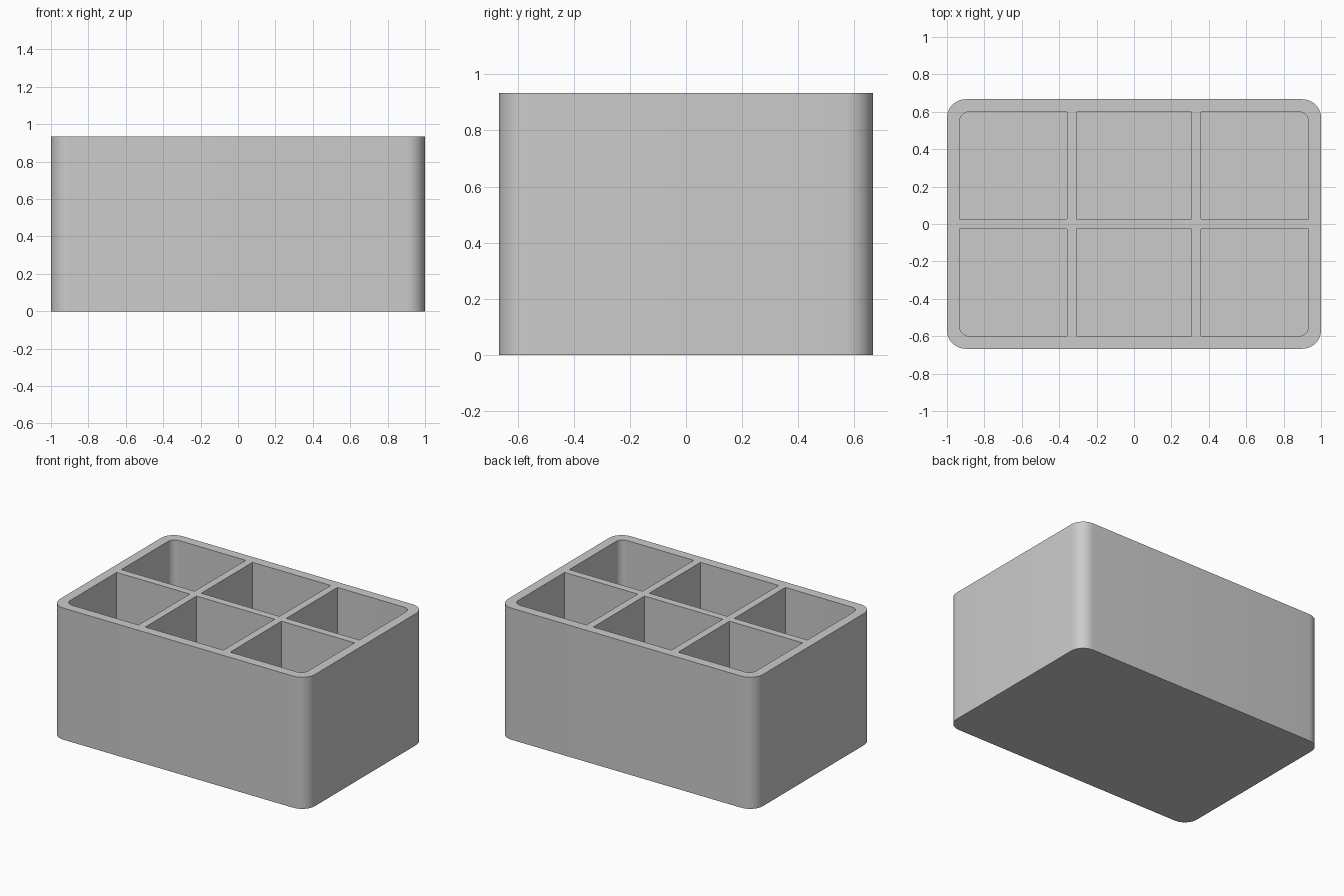
import bpy
import bmesh
from math import sin, cos, pi
from mathutils import Vector

cube = bpy.data.objects.get("Cube")
if cube:
    bpy.data.objects.remove(cube, do_unlink=True)

HALF_X, HALF_Y, HEIGHT = 1.0, 0.667, 0.933
WALL, FLOOR, DIVIDER = 0.067, 0.067, 0.053
OUTER_R, INNER_R, SEGMENTS = 0.1, 0.053, 10

grey = bpy.data.materials.new("plain grey")
grey.use_nodes = True
colour = (0.6, 0.6, 0.6, 1)
grey.diffuse_color = colour
grey.node_tree.nodes["Principled BSDF"].inputs["Base Color"].default_value = colour


def outline(x0, x1, y0, y1, radius_at):
    """Counter-clockwise rectangle; radius_at(x, y) gives each corner's radius."""
    points = []
    for i, (x, y) in enumerate([(x1, y1), (x0, y1), (x0, y0), (x1, y0)]):
        r = radius_at(x, y)
        if r == 0:
            points.append((x, y))
            continue
        cx = x - r if x == x1 else x + r
        cy = y - r if y == y1 else y + r
        for k in range(SEGMENTS + 1):
            a = (i + k / SEGMENTS) * pi / 2
            points.append((cx + r * cos(a), cy + r * sin(a)))
    return points


def add_well(bm, points, bottom):
    """Walls from the rim down to a flat face; returns the open rim edges."""
    top = [bm.verts.new((x, y, HEIGHT)) for x, y in points]
    low = [bm.verts.new((x, y, bottom)) for x, y in points]
    rim = []
    for i in range(len(top)):
        j = (i + 1) % len(top)
        bm.faces.new((low[i], low[j], top[j], top[i]))
        rim.append(bm.edges.get((top[i], top[j])))
    bm.faces.new(low)
    return rim


bm = bmesh.new()

# Outer shell
rim = add_well(bm, outline(-HALF_X, HALF_X, -HALF_Y, HALF_Y,
                           lambda x, y: OUTER_R), 0)

# Six pockets, rounded only where they meet the shell's corners
in_x, in_y, half_d = HALF_X - WALL, HALF_Y - WALL, DIVIDER / 2
mid_x = 0.333
columns = [(-in_x, -mid_x - half_d), (-mid_x + half_d, mid_x - half_d),
           (mid_x + half_d, in_x)]
rows = [(-in_y, -half_d), (half_d, in_y)]


def pocket_radius(x, y):
    return INNER_R if abs(x) == in_x and abs(y) == in_y else 0


for x0, x1 in columns:
    for y0, y1 in rows:
        rim += add_well(bm, outline(x0, x1, y0, y1, pocket_radius), FLOOR)

# Flat top of the rim and dividers
bmesh.ops.triangle_fill(bm, use_beauty=True, edges=rim, normal=Vector((0, 0, 1)))
bmesh.ops.recalc_face_normals(bm, faces=bm.faces)

mesh = bpy.data.meshes.new("divided_box")
bm.to_mesh(mesh)
bm.free()
mesh.materials.append(grey)
box = bpy.data.objects.new("divided_box", mesh)
bpy.context.collection.objects.link(box)

bpy.ops.object.select_all(action="DESELECT")
box.select_set(True)
bpy.context.view_layer.objects.active = box
bpy.ops.object.shade_smooth_by_angle(angle=pi / 6)
